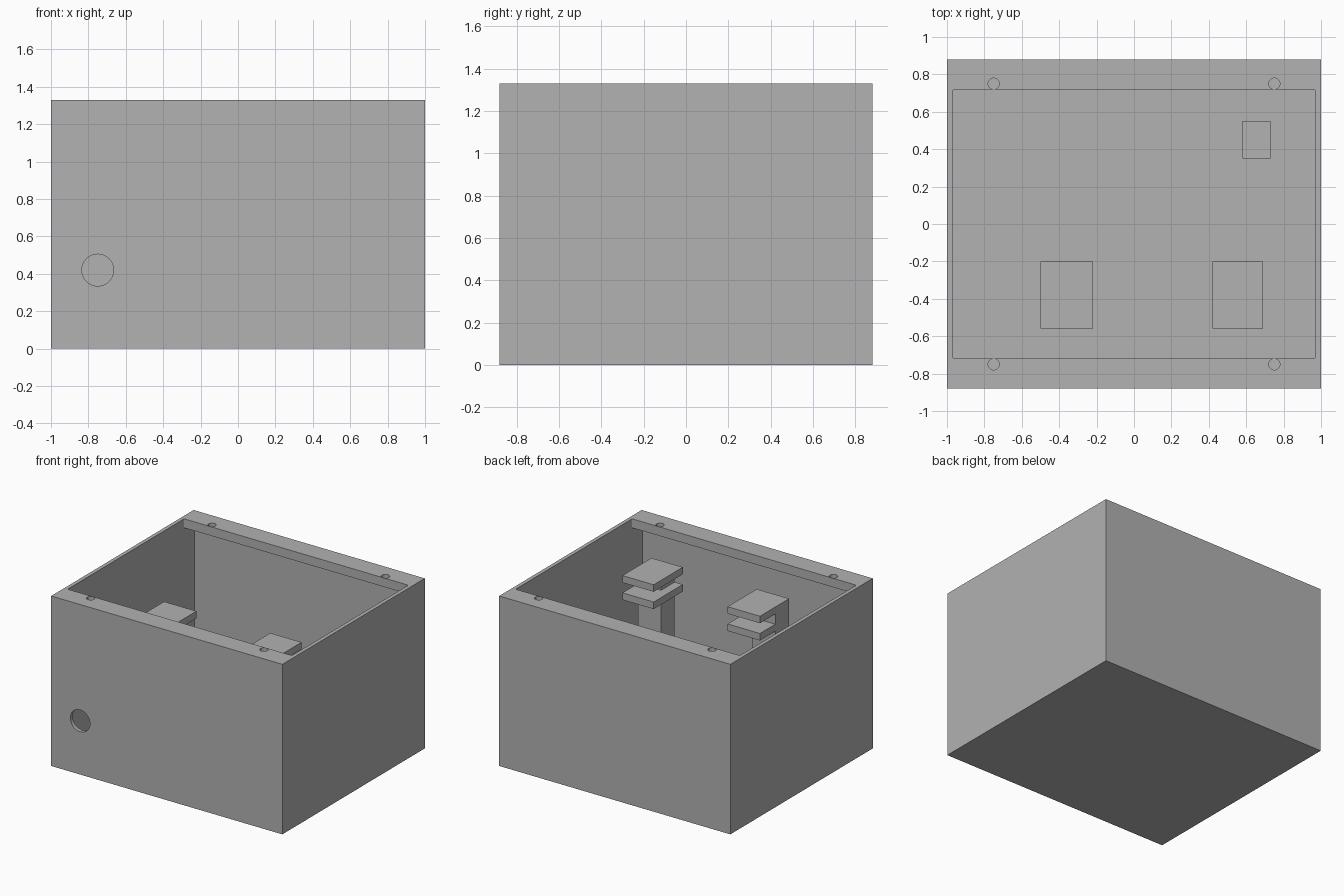
import bpy
import bmesh
import math
from mathutils import Matrix, Vector

if "Cube" in bpy.data.objects:
    bpy.data.objects.remove(bpy.data.objects["Cube"], do_unlink=True)

grey = bpy.data.materials.new("plain_grey")
grey.use_nodes = True
colour = (0.445, 0.445, 0.445, 1)
grey.diffuse_color = colour
grey.node_tree.nodes["Principled BSDF"].inputs["Base Color"].default_value = colour

W, D, H = 1.0, 0.88, 1.33      # half width, half depth, height
WALL, LIP = 0.03, 0.07


def finish(name, bm):
    bmesh.ops.recalc_face_normals(bm, faces=bm.faces)
    mesh = bpy.data.meshes.new(name)
    bm.to_mesh(mesh)
    bm.free()
    mesh.materials.append(grey)
    ob = bpy.data.objects.new(name, mesh)
    bpy.context.collection.objects.link(ob)
    return ob


def box(name, x, y, z, corner=0):
    """Box from (min, max) ranges, with optional rounded upright edges."""
    bm = bmesh.new()
    lo, hi = (Vector(p) for p in zip(x, y, z))
    m = Matrix.Translation((lo + hi) / 2) @ Matrix.Diagonal((*(hi - lo), 1))
    bmesh.ops.create_cube(bm, size=1, matrix=m)
    if corner:
        upright = [e for e in bm.edges
                   if abs(e.verts[0].co.z - e.verts[1].co.z) > 0.01]
        bmesh.ops.bevel(bm, geom=upright, offset=corner, segments=3,
                        profile=0.5, affect='EDGES')
    return finish(name, bm)


def cylinder(name, centre, radius, length, turn=0):
    bm = bmesh.new()
    m = Matrix.Translation(centre) @ Matrix.Rotation(turn, 4, 'X')
    bmesh.ops.create_cone(bm, cap_ends=True, segments=48, radius1=radius,
                          radius2=radius, depth=length, matrix=m)
    return finish(name, bm)


def boolean(target, other, operation):
    mod = target.modifiers.new("cut", 'BOOLEAN')
    mod.operation, mod.solver, mod.object = operation, 'EXACT', other
    bpy.ops.object.select_all(action='DESELECT')
    bpy.context.view_layer.objects.active = target
    target.select_set(True)
    bpy.ops.object.modifier_apply(modifier=mod.name)
    bpy.data.objects.remove(other, do_unlink=True)


# Enclosure: hollow box with ledges along the front and back of the rim
shell = box("enclosure", (-W, W), (-D, D), (0, H))
inner = W - WALL
cutters = [
    box("cavity", (-inner, inner), (-D + WALL, D - WALL), (WALL, H - LIP)),
    box("opening", (-inner, inner), (-0.72, 0.72), (H - 0.2, H + 0.1), 0.01),
    cylinder("cable_hole", (-0.75, -D, 0.42), 0.085, 0.2, math.pi / 2),
]
cutters += [cylinder("screw_hole", (sx * 0.75, sy * 0.75, H), 0.03, 0.2)
            for sx in (-1, 1) for sy in (-1, 1)]
for cutter in cutters:
    boolean(shell, cutter, 'DIFFERENCE')
bpy.ops.object.shade_smooth_by_angle(angle=math.radians(30))

# Two clip posts: a column carrying a pair of jaws that open to the back
TOP = 1.16
for name, plate_x, post_x in (("left", (0.42, 0.69), (0.49, 0.69)),
                              ("right", (-0.5, -0.22), (-0.5, -0.3))):
    post = box(name + "_clip_post", post_x, (-0.56, -0.39), (WALL, TOP))
    for top in (TOP, TOP - 0.135):
        jaw = box("jaw", plate_x, (-0.56, -0.2), (top - 0.055, top))
        boolean(post, jaw, 'UNION')

# Small block on the floor near the back
box("floor_block", (0.58, 0.73), (0.35, 0.55), (WALL, 0.4))
